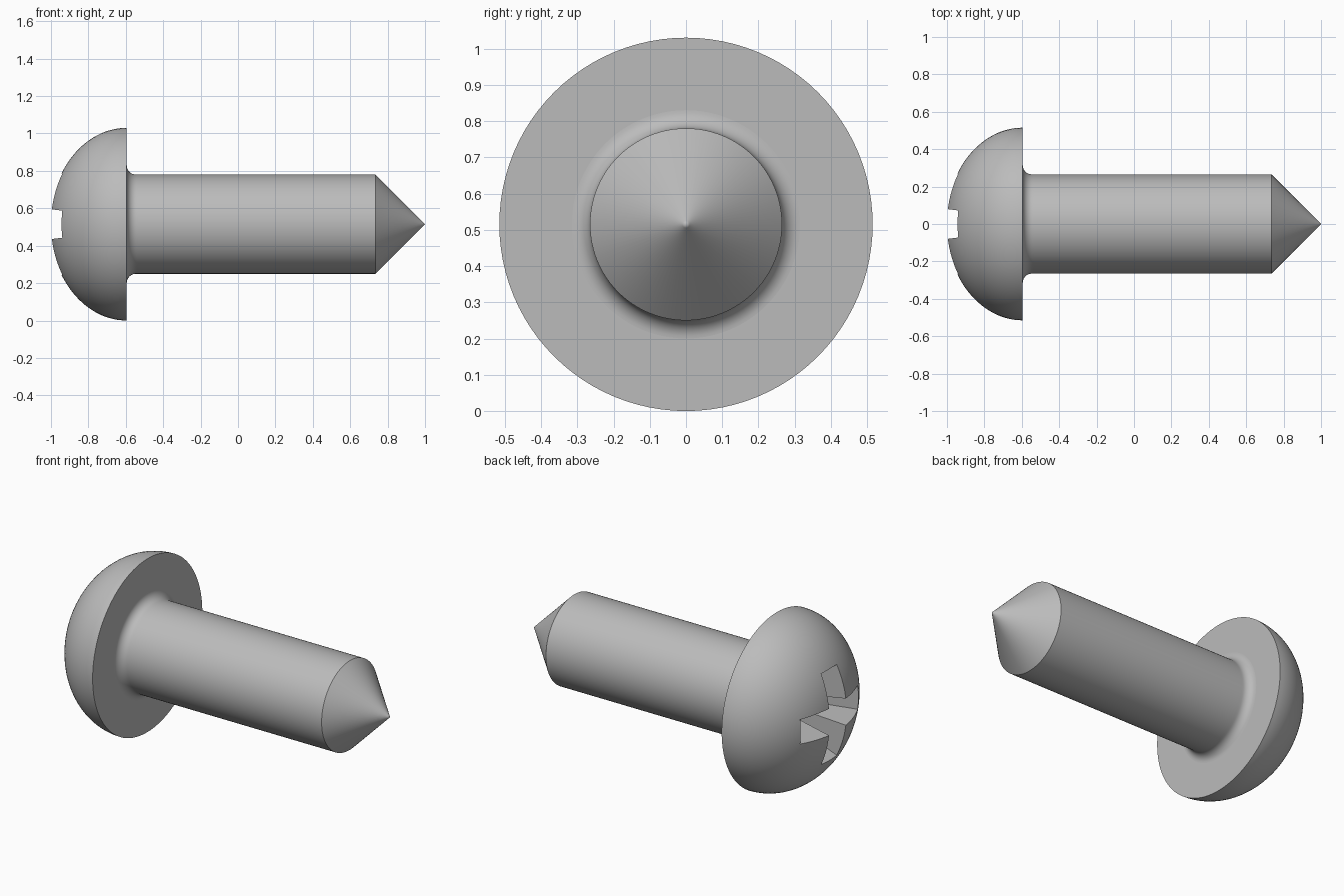
import bpy, bmesh, math
from mathutils import Matrix, Vector

cube = bpy.data.objects.get("Cube")
if cube:
    bpy.data.objects.remove(cube, do_unlink=True)

AXIS_Z = 0.515      # height of the screw's axis
HEAD_R = 0.515
HEAD_X = -0.595     # flat underside of the head
DOME = 0.41         # dome height
SHANK_R = 0.265
FILLET = 0.05
SEGMENTS = 96

steel = bpy.data.materials.new("grey_steel")
steel.use_nodes = True
GREY = (0.5, 0.5, 0.5, 1)
steel.diffuse_color = GREY
steel.node_tree.nodes["Principled BSDF"].inputs["Base Color"].default_value = GREY


def finish(bm, name):
    """Turn a bmesh into an object lying on the screw's axis."""
    bmesh.ops.recalc_face_normals(bm, faces=bm.faces)
    mesh = bpy.data.meshes.new(name)
    bm.to_mesh(mesh)
    bm.free()
    mesh.materials.append(steel)
    obj = bpy.data.objects.new(name, mesh)
    obj.location.z = AXIS_Z
    bpy.context.collection.objects.link(obj)
    return obj


def lathe(name, profile):
    """Revolve (x, radius) points around the x axis."""
    bm = bmesh.new()
    verts = [bm.verts.new((x, 0, r)) for x, r in profile]
    edges = [bm.edges.new(pair) for pair in zip(verts, verts[1:])]
    bmesh.ops.spin(bm, geom=verts + edges, cent=(0, 0, 0), axis=(1, 0, 0),
                   angle=2 * math.pi, steps=SEGMENTS)
    bmesh.ops.remove_doubles(bm, verts=bm.verts, dist=0.0001)
    return finish(bm, name)


def select(obj):
    bpy.ops.object.select_all(action='DESELECT')
    obj.select_set(True)
    bpy.context.view_layer.objects.active = obj


def arc(steps):
    return [math.pi / 2 * i / steps for i in range(steps + 1)]


# Domed head with a flat underside
dome = [(HEAD_X - DOME * math.cos(a), HEAD_R * math.sin(a)) for a in arc(28)]
head = lathe("head", dome + [(HEAD_X, 0)])

# Shank with a fillet under the head and a conical point
fillet = [(HEAD_X + FILLET * (1 - math.cos(a)),
           SHANK_R + FILLET * (1 - math.sin(a))) for a in arc(10)]
shank = lathe("shank", [(HEAD_X - 0.02, 0), (HEAD_X - 0.02, SHANK_R + FILLET)]
              + fillet + [(HEAD_X + FILLET + 0.01, SHANK_R), (0.735, SHANK_R),
                          (0.99, 0.01), (1, 0)])

# Tapered cross recess: loft a twelve-sided cross from mouth to floor
bm = bmesh.new()
rings = []
for x, half_width, reach in ((-1.05, 0.086, 0.325), (-0.72, 0.045, 0.16)):
    ring = []
    for quarter in range(4):
        turn = Matrix.Rotation(quarter * math.pi / 2, 3, 'X')
        for y, z in ((reach, -half_width), (reach, half_width),
                     (half_width, half_width)):
            ring.append(bm.verts.new(turn @ Vector((x, y, z))))
    bm.faces.new(ring)
    rings.append(ring)
mouth, floor = rings
for i in range(len(mouth)):
    j = (i + 1) % len(mouth)
    bm.faces.new((mouth[i], mouth[j], floor[j], floor[i]))
cutter = finish(bm, "recess_cutter")
cutter.hide_render = True

cut = head.modifiers.new("cross_recess", 'BOOLEAN')
cut.operation = 'DIFFERENCE'
cut.solver = 'EXACT'
cut.object = cutter
select(head)
bpy.ops.object.modifier_apply(modifier=cut.name)
bpy.data.objects.remove(cutter, do_unlink=True)

# Smooth curved surfaces, keep the rims and recess crisp
for part in (head, shank):
    select(part)
    bpy.ops.object.shade_smooth_by_angle(angle=math.radians(25))
